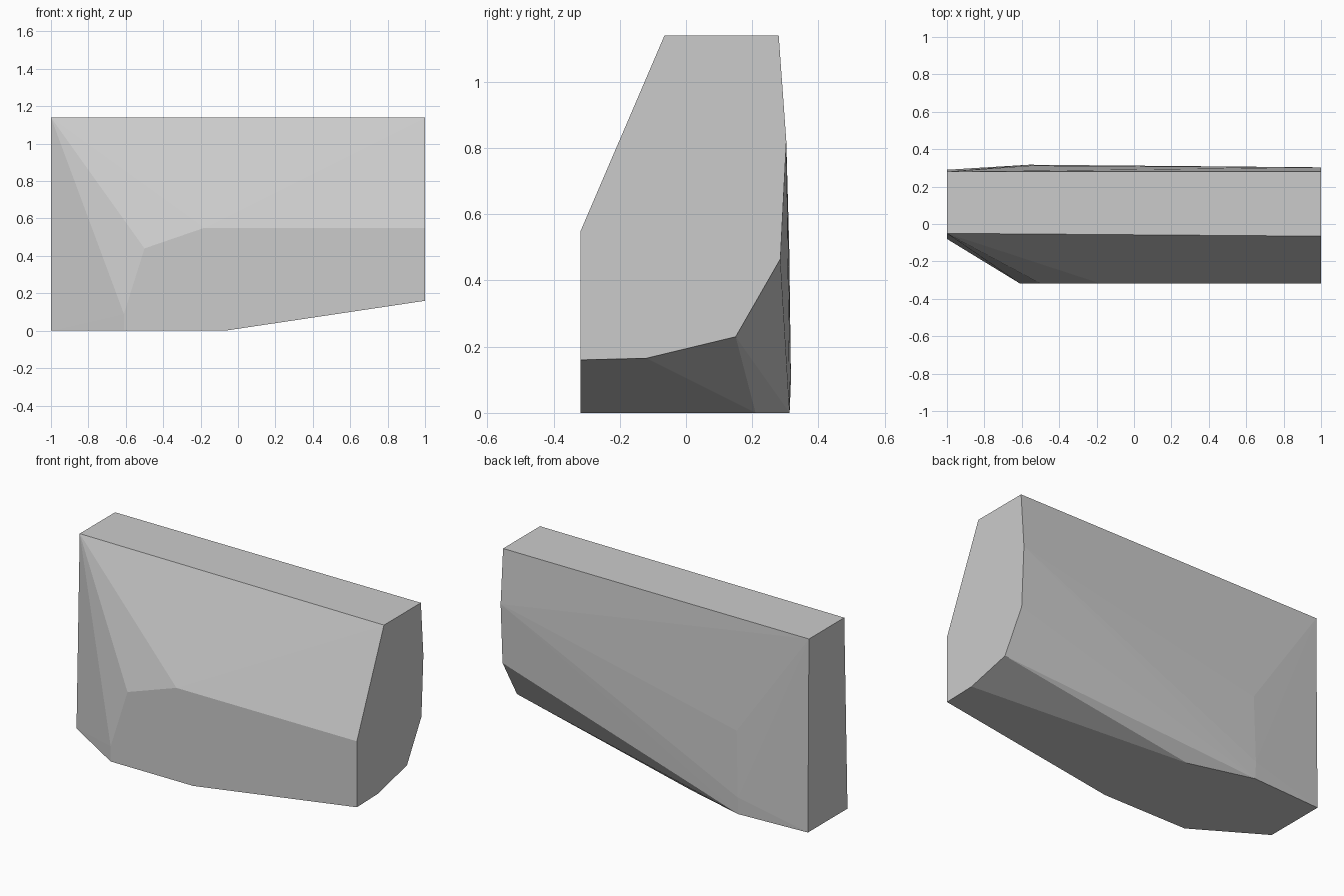
import bpy, bmesh

if "Cube" in bpy.data.objects:
    bpy.data.objects.remove(bpy.data.objects["Cube"])

# Outline of the flat right end (y, z), placed at x = 1
right_end = [(-0.318, 0.16), (-0.12, 0.165), (0.15, 0.23), (0.285, 0.465),
             (0.303, 0.82), (0.28, 1.14), (-0.065, 1.14), (-0.318, 0.55)]
# Outline of the flat left end (y, z), placed at x = -1
left_end = [(-0.08, 0), (0.29, 0), (0.28, 1.14), (-0.05, 1.14)]
# Flat front facet (x, z), placed at y = -0.318
front = [(-0.61, 0), (-0.61, 0.09), (-0.5, 0.44), (-0.18, 0.55), (-0.07, 0)]
# Corners of the underside and the slightly bulging back
base_back = [(-0.185, 0.21, 0), (-0.56, 0.313, 0), (-0.56, 0.317, 0.1),
             (-0.55, 0.312, 0.49)]

points = [(1, y, z) for y, z in right_end]
points += [(-1, y, z) for y, z in left_end]
points += [(x, -0.318, z) for x, z in front]
points += base_back

# Faceted block: convex skin around the outlines
bm = bmesh.new()
for p in points:
    bm.verts.new(p)
hull = bmesh.ops.convex_hull(bm, input=bm.verts)
loose = {g for g in hull["geom_interior"] + hull["geom_unused"]
         if isinstance(g, bmesh.types.BMVert)}
bmesh.ops.delete(bm, geom=list(loose), context='VERTS')
bmesh.ops.dissolve_limit(bm, angle_limit=0.01, verts=bm.verts, edges=bm.edges)
bmesh.ops.recalc_face_normals(bm, faces=bm.faces)
mesh = bpy.data.meshes.new("faceted_block")
bm.to_mesh(mesh)
bm.free()
block = bpy.data.objects.new("faceted_block", mesh)
bpy.context.collection.objects.link(block)

# Plain grey
grey = bpy.data.materials.new("light_grey")
grey.diffuse_color = (0.6, 0.6, 0.6, 1)
grey.use_nodes = True
grey.node_tree.nodes["Principled BSDF"].inputs["Base Color"].default_value = grey.diffuse_color
mesh.materials.append(grey)
